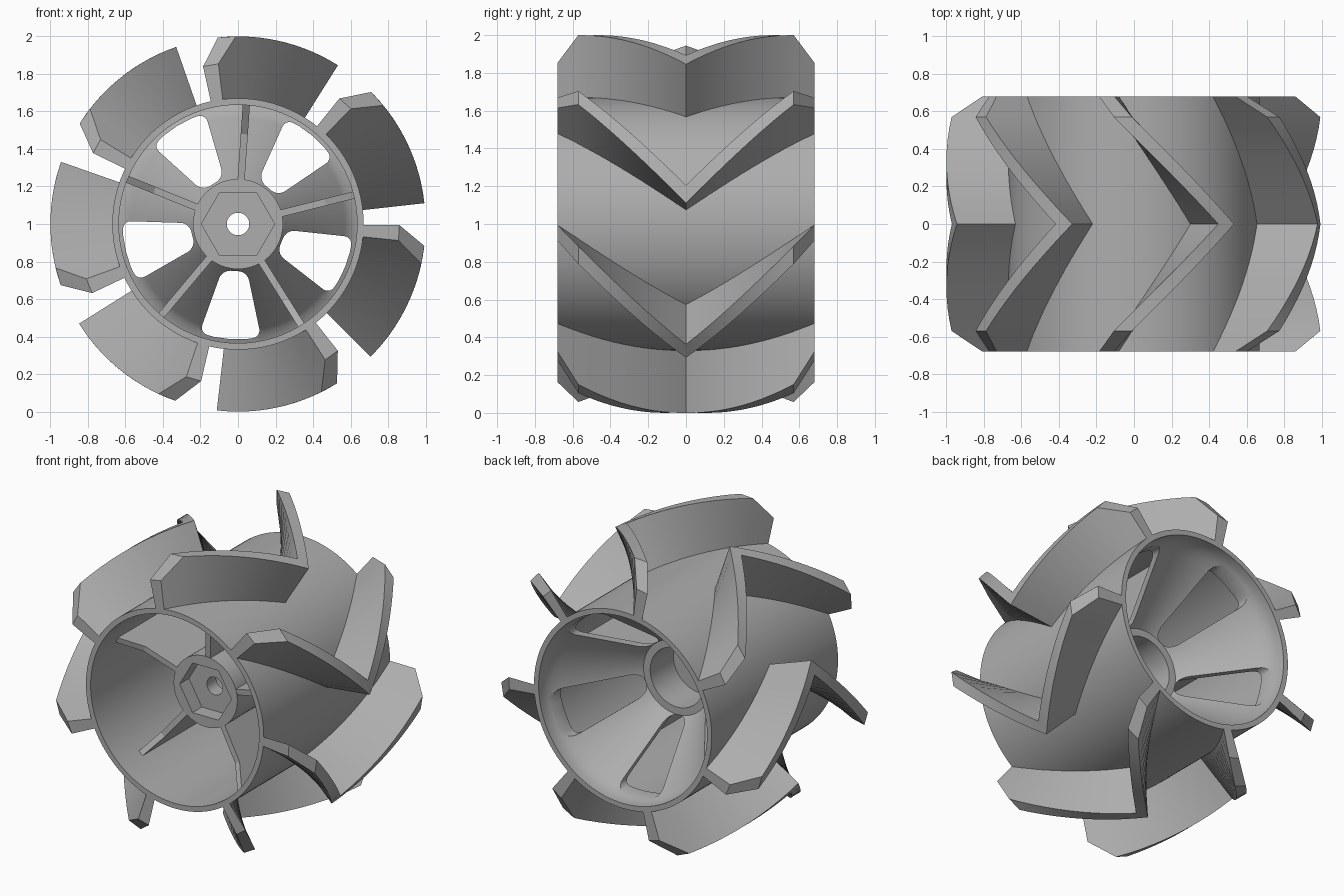
import bpy
import bmesh
from math import sin, cos, radians, tau

cube = bpy.data.objects.get("Cube")
if cube:
    bpy.data.objects.remove(cube)

WIDTH, RIM, TIP, SHOULDER = 0.68, 0.67, 1.0, 0.86

grey = bpy.data.materials.new("plain grey")
grey.use_nodes = True
COLOUR = (0.42, 0.42, 0.42, 1)
grey.diffuse_color = COLOUR
grey.node_tree.nodes["Principled BSDF"].inputs["Base Color"].default_value = COLOUR


def polar(r, deg, y):
    """Point around the axle; angle runs clockwise from the top."""
    a = radians(deg)
    return (r * sin(a), y, 1 + r * cos(a))


def make_object(name, bm, smooth=True):
    bmesh.ops.recalc_face_normals(bm, faces=bm.faces[:])
    mesh = bpy.data.meshes.new(name)
    bm.to_mesh(mesh)
    bm.free()
    mesh.materials.append(grey)
    obj = bpy.data.objects.new(name, mesh)
    bpy.context.collection.objects.link(obj)
    if smooth:
        shade(obj)
    return obj


def shade(obj):
    bpy.ops.object.select_all(action="DESELECT")
    obj.select_set(True)
    bpy.context.view_layer.objects.active = obj
    bpy.ops.object.shade_smooth_by_angle(angle=radians(28))


def loft(bm, rings, closed=False):
    """Skin equal-length vertex loops, capping the ends unless closed."""
    loops = [[bm.verts.new(p) for p in ring] for ring in rings]
    n = len(loops[0])
    pairs = list(zip(loops, loops[1:]))
    if closed:
        pairs.append((loops[-1], loops[0]))
    else:
        bm.faces.new(loops[0])
        bm.faces.new(loops[-1])
    for a, b in pairs:
        for i in range(n):
            j = (i + 1) % n
            bm.faces.new((a[i], a[j], b[j], b[i]))
    return loops


def cut(target, cutter):
    """Subtract the cutter and remove it."""
    mod = target.modifiers.new("cut", "BOOLEAN")
    mod.operation = "DIFFERENCE"
    mod.solver = "EXACT"
    mod.object = cutter
    cutter.hide_render = True
    bpy.context.view_layer.objects.active = target
    bpy.ops.object.modifier_apply(modifier=mod.name)
    bpy.data.objects.remove(cutter)


# Wheel body: drum, conical web and hub as one turned profile (radius, y)
profile = [
    (RIM, -WIDTH), (RIM, WIDTH), (0.635, WIDTH),
    (0.634, 0.64), (0.625, 0.6), (0.608, 0.565), (0.58, 0.525),
    (0.25, 0.1), (0.2, 0.1), (0.2, -0.15), (0.06, -0.15),
    (0.06, -0.35), (0.24, -0.35), (0.24, 0.03),
    (0.57, 0.455), (0.6, 0.485), (0.635, 0.5), (0.635, -WIDTH),
]
SEGMENTS = 120
bm = bmesh.new()
loft(bm, [[polar(r, 360 * i / SEGMENTS, y) for r, y in profile]
          for i in range(SEGMENTS)], closed=True)
wheel = make_object("wheel_body", bm, smooth=False)

# Five rounded windows through the web
bm = bmesh.new()
for k in range(5):
    mid = 40 + 72 * k
    outline = [(0.26, -15), (0.615, -15.5), (0.615, -8), (0.615, 0),
               (0.615, 8), (0.615, 15.5), (0.26, 15)]
    front, back = loft(bm, [[polar(r, mid + d, y) for r, d in outline]
                            for y in (-0.2, 0.9)])
    edges = [bm.edges.get((front[i], back[i])) for i in (0, 1, 5, 6)]
    bmesh.ops.bevel(bm, geom=edges, offset=0.045, segments=5,
                    profile=0.5, affect="EDGES")
cut(wheel, make_object("window_cutter", bm, smooth=False))

# Hexagonal socket in the hub
bm = bmesh.new()
loft(bm, [[polar(0.195, 30 + 60 * i, y) for i in range(6)]
          for y in (-0.5, -0.25)])
cut(wheel, make_object("hex_cutter", bm, smooth=False))
shade(wheel)

# Five ribs joining the hub, web and drum
rib = [(0.22, -0.345), (0.48, -0.37), (0.645, -0.47), (0.645, 0.5),
       (0.58, 0.49), (0.22, 0.03)]
for k in range(5):
    a = radians(4 + 72 * k)
    bm = bmesh.new()
    loft(bm, [[(r * sin(a) + t * cos(a), y, 1 + r * cos(a) - t * sin(a))
               for r, y in rib] for t in (-0.019, 0.019)])
    make_object(f"rib_{k + 1}", bm, smooth=False)

# Seven chevron paddles wrapped around the drum, with chamfered ends
STEPS, BEND = 10, 0.57
half = [BEND * i / STEPS for i in range(STEPS + 1)] + [WIDTH]
stations = [-y for y in reversed(half[1:])] + half
for k in range(7):
    bm = bmesh.new()
    rings = []
    for y in stations:
        lead = 32.2 - 39.2 * abs(y) / WIDTH + 360 * k / 7
        trail = lead - 5.5
        top = SHOULDER if abs(y) > BEND + 0.01 else TIP
        rings.append([polar(RIM - 0.015, trail, y), polar(top, trail, y),
                      polar(top, lead, y), polar(RIM - 0.015, lead, y)])
    loft(bm, rings)
    make_object(f"chevron_paddle_{k + 1}", bm)
